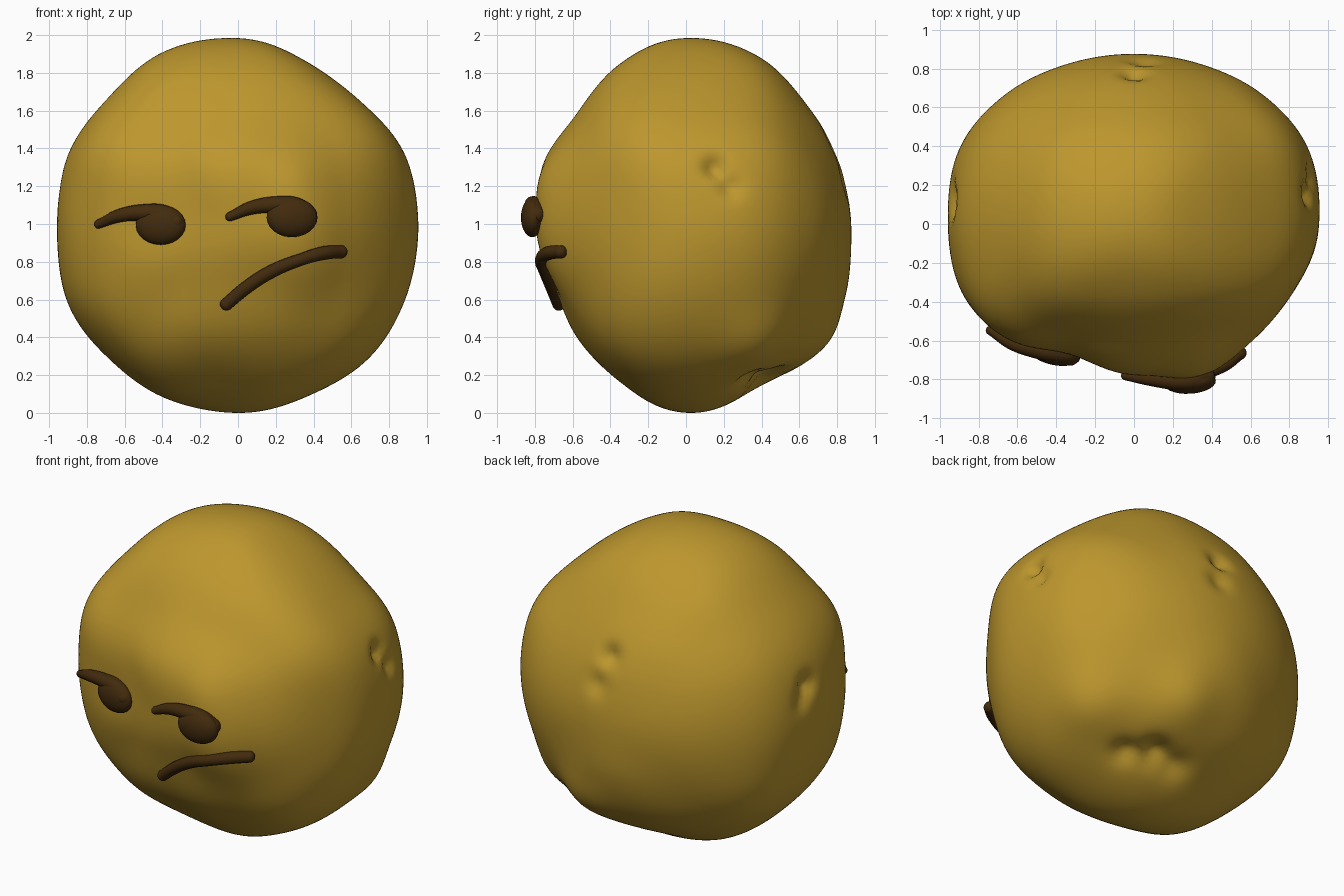
import bpy, bmesh, math
from mathutils import Vector
from mathutils.bvhtree import BVHTree

cube = bpy.data.objects.get("Cube")
if cube:
    bpy.data.objects.remove(cube)


def material(name, rgb):
    m = bpy.data.materials.new(name)
    m.use_nodes = True
    m.diffuse_color = (*rgb, 1)
    bsdf = m.node_tree.nodes["Principled BSDF"]
    bsdf.inputs["Base Color"].default_value = (*rgb, 1)
    bsdf.inputs["Roughness"].default_value = 0.7
    return m


ochre = material("ochre yellow", (0.51, 0.31, 0.027))
brown = material("dark brown", (0.055, 0.024, 0.004))

# Radii at equal angles around the three main cross-sections
FRONT = [.95, .96, .92, .94, 1, 1.01, .97, .98, .955, .98, .965, .99, .985, .965, .98, .965]
SIDE = [.87, .88, .905, .98, 1, .92, .83, .835, .785, .76, .82, .89, .99, .93, .95, .92]
TOP = [.955, .98, .94, .895, .88, .895, .94, .98, .96, .95, .86, .74, .75, .86, .855, .885]

# Lumps and dents: centre direction, width, height
LUMPS = [((-.65, -.55, .4), .28, .05), ((-.45, -.65, .02), .2, -.025), ((.28, -.82, .25), .18, .02),
         ((-.34, .66, .49), .3, .02), ((.7, -.32, .58), .3, .025), ((.75, .43, .49), .3, .02),
         ((-.72, .36, -.54), .35, .035), ((-.25, -.3, -.9), .3, -.03),
         ((.6, .35, -.56), .2, .045), ((.2, .69, -.53), .2, .045),
         ((.2, .43, -.8), .1, -.09), ((.36, .34, -.8), .08, -.05), ((.05, .42, -.83), .1, -.05),
         ((.93, .16, .33), .06, -.06), ((.93, .24, .22), .06, -.04),
         ((-.93, .1, .22), .06, -.06), ((-.93, .16, .14), .06, -.03),
         ((0, .78, .42), .07, -.05), ((.05, .82, .24), .08, -.03)]
LUMPS = [(Vector(c).normalized(), w, h) for c, w, h in LUMPS]


def around(radii, a, b):
    """Smoothly interpolated radius at the angle of (a, b)."""
    n = len(radii)
    t = (math.atan2(b, a) / math.tau % 1) * n
    i, f = int(t), t - int(t)
    p, q, r, s = (radii[(i + k) % n] for k in (-1, 0, 1, 2))
    return q + f / 2 * (r - p + f * (2 * p - 5 * q + 4 * r - s + f * (3 * (q - r) + s - p)))


def radius(d):
    x, y, z = d
    total = weight = 0
    for radii, a, b, off in ((FRONT, x, z, y), (SIDE, y, z, x), (TOP, x, y, z)):
        w = (a * a + b * b) ** 2 / (off * off + .04)
        total += w * around(radii, a, b)
        weight += w
    r = total / weight
    for c, width, height in LUMPS:
        r += height * math.exp(-((d - c).length / width) ** 2)
    return r


def finish(name, bm, mat):
    me = bpy.data.meshes.new(name)
    bm.to_mesh(me)
    me.materials.append(mat)
    for p in me.polygons:
        p.use_smooth = True
    ob = bpy.data.objects.new(name, me)
    bpy.context.collection.objects.link(ob)


# Lumpy body
bm = bmesh.new()
bmesh.ops.create_icosphere(bm, subdivisions=6, radius=1)
for v in bm.verts:
    d = v.co.normalized()
    v.co = d * radius(d)
low = min(v.co.z for v in bm.verts)
bmesh.ops.translate(bm, verts=bm.verts, vec=(0, 0, -low))
surface = BVHTree.FromBMesh(bm)
finish("lumpy_body", bm, ochre)
bm.free()


def on_front(x, z, lift):
    """Point and normal on the front of the body."""
    hit, normal, _, _ = surface.ray_cast(Vector((x, -3, z)), Vector((0, 1, 0)))
    return hit + normal * lift, normal


def ball(name, place, turn, size):
    """Ellipsoid of the given half-sizes, turned by a quaternion."""
    bm = bmesh.new()
    bmesh.ops.create_uvsphere(bm, u_segments=24, v_segments=14, radius=1)
    for v in bm.verts:
        v.co = place + turn @ Vector(a * b for a, b in zip(v.co, size))
    finish(name, bm, brown)
    bm.free()


def tube(name, points, lift):
    """Tapered stroke with round ends lying on the body; points are (x, z, radius)."""
    cu = bpy.data.curves.new(name, "CURVE")
    cu.dimensions = "3D"
    cu.bevel_depth = 1
    cu.bevel_resolution = 4
    cu.resolution_u = 8
    sp = cu.splines.new("BEZIER")
    sp.bezier_points.add(len(points) - 1)
    for bp, (x, z, r) in zip(sp.bezier_points, points):
        bp.co = on_front(x, z, lift)[0]
        bp.radius = r
        bp.handle_left_type = bp.handle_right_type = "AUTO"
    cu.materials.append(brown)
    ob = bpy.data.objects.new(name, cu)
    bpy.context.collection.objects.link(ob)
    for label, (x, z, r) in (("_start", points[0]), ("_end", points[-1])):
        place, normal = on_front(x, z, lift)
        ball(name + label, place, normal.to_track_quat("Z", "Y"), (r, r, r))


# Eyes: a flattened pupil with a tapering lid stroke curling round it
for side, ex, ez in (("right", -.405, .995), ("left", .285, 1.035)):
    place, normal = on_front(ex, ez, .02)
    ball(side + "_pupil", place, normal.to_track_quat("Z", "Y"), (.135, .105, .06))
    tube(side + "_eyelid", [(ex - .325, ez + .005, .024), (ex - .21, ez + .052, .036),
                            (ex - .09, ez + .066, .045), (ex + .02, ez + .055, .05),
                            (ex + .08, ez + .015, .048)], .015)

# Crooked frown
tube("frowning_mouth", [(-.06, .58, .034), (.04, .665, .036), (.18, .755, .036),
                        (.34, .82, .033), (.45, .85, .037), (.535, .855, .035)], .015)
